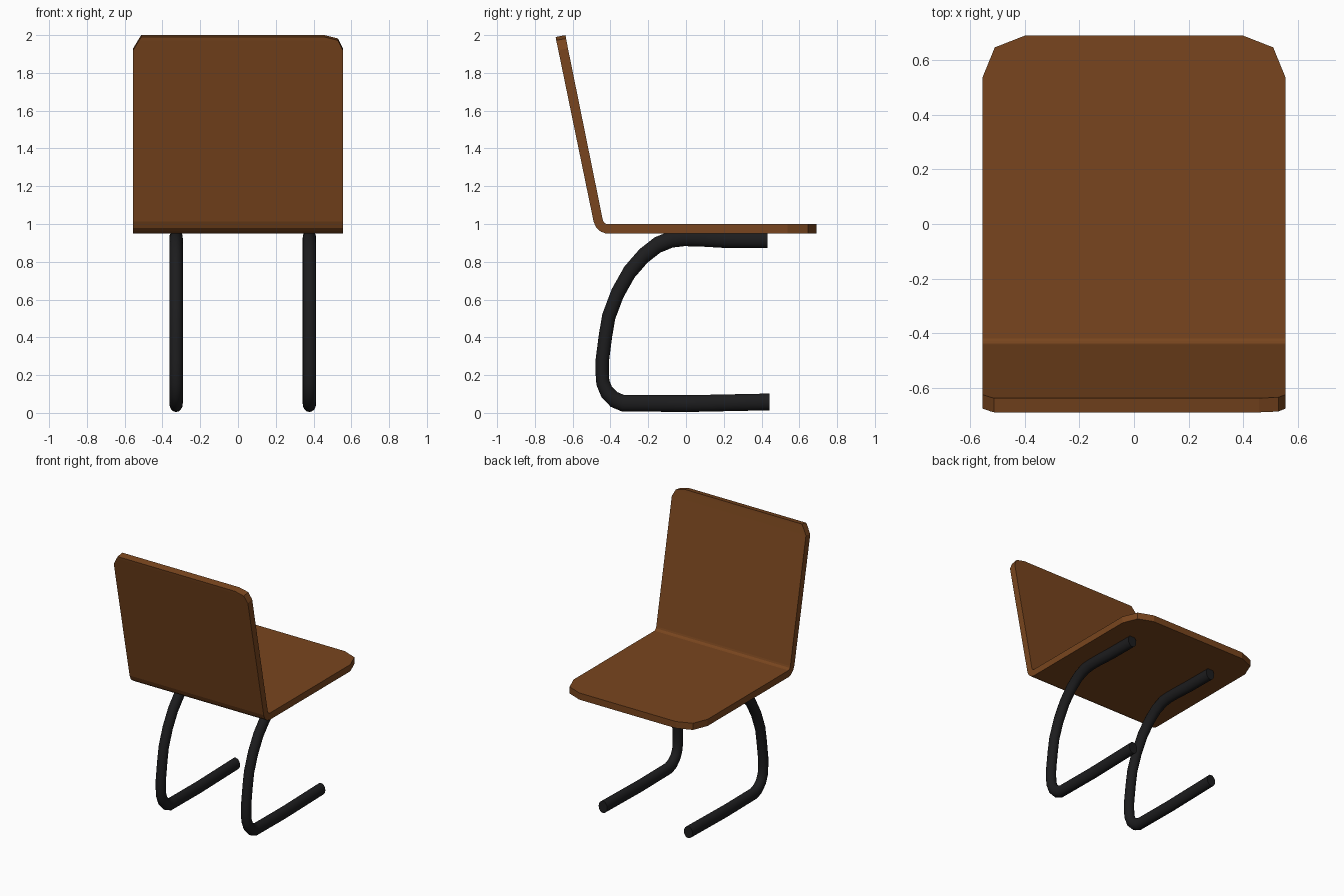
import bpy, bmesh

if "Cube" in bpy.data.objects:
    bpy.data.objects.remove(bpy.data.objects["Cube"])


def material(name, rgb):
    m = bpy.data.materials.new(name)
    m.diffuse_color = (*rgb, 1)
    m.use_nodes = True
    m.node_tree.nodes["Principled BSDF"].inputs["Base Color"].default_value = m.diffuse_color
    return m


wood = material("brown_wood", (0.19, 0.06, 0.013))
black = material("black_tube", (0.012, 0.012, 0.013))

# Bent shell: cross rows from seat front to backrest top
# (outer y, outer z), (inner y, inner z), left x, right x
W = 0.555
rows = [
    ((0.69, 0.95), (0.69, 1.0), -0.40, 0.40),
    ((0.647, 0.95), (0.647, 1.0), -0.51, 0.51),
    ((0.537, 0.95), (0.537, 1.0), -W, W),
    ((-0.425, 0.95), (-0.419, 1.0), -W, W),
    ((-0.452, 0.96), (-0.429, 1.004), -W, W),
    ((-0.475, 0.98), (-0.437, 1.012), -W, W),
    ((-0.489, 1.012), (-0.441, 1.024), -W, W),
    ((-0.676, 1.92), (-0.625, 1.93), -W, W),
    ((-0.687, 1.972), (-0.635, 1.982), -0.524, 0.529),
    ((-0.69, 1.99), (-0.638, 2.0), -0.512, 0.458),
]
bm = bmesh.new()
rings = [[bm.verts.new((x, *p)) for x, p in ((l, o), (r, o), (r, i), (l, i))]
         for o, i, l, r in rows]
for a, b in zip(rings, rings[1:]):
    for k in range(4):
        n = (k + 1) % 4
        bm.faces.new((a[k], a[n], b[n], b[k]))
bm.faces.new(rings[0])
bm.faces.new(rings[-1])
bmesh.ops.recalc_face_normals(bm, faces=bm.faces)
mesh = bpy.data.meshes.new("seat_and_backrest")
bm.to_mesh(mesh)
bm.free()
mesh.materials.append(wood)
bpy.context.collection.objects.link(bpy.data.objects.new("seat_and_backrest", mesh))

# Cantilever legs: tube path (y, z), slightly taller than wide in section
path = [(0.442, 0.058), (0.0, 0.049), (-0.335, 0.052), (-0.381, 0.071),
        (-0.419, 0.109), (-0.440, 0.160), (-0.444, 0.22), (-0.443, 0.28),
        (-0.426, 0.41), (-0.409, 0.51), (-0.362, 0.634), (-0.299, 0.746),
        (-0.225, 0.831), (-0.151, 0.889), (-0.077, 0.919), (-0.01, 0.927),
        (0.08, 0.925), (0.20, 0.918), (0.432, 0.916)]
STRETCH = 1.25


def leg(name, x):
    cu = bpy.data.curves.new(name, 'CURVE')
    cu.dimensions = '3D'
    cu.bevel_depth = 0.0355
    cu.bevel_resolution = 6
    cu.use_fill_caps = True
    sp = cu.splines.new('POLY')
    sp.points.add(len(path) - 1)
    for pt, (y, z) in zip(sp.points, path):
        pt.co = (0, y, z / STRETCH, 1)
    cu.materials.append(black)
    ob = bpy.data.objects.new(name, cu)
    ob.location.x = x
    ob.scale.z = STRETCH
    bpy.context.collection.objects.link(ob)
    bpy.ops.object.select_all(action='DESELECT')
    ob.select_set(True)
    bpy.context.view_layer.objects.active = ob
    bpy.ops.object.convert(target='MESH')
    bpy.ops.object.shade_smooth_by_angle()


leg("left_leg", -0.328)
leg("right_leg", 0.378)
